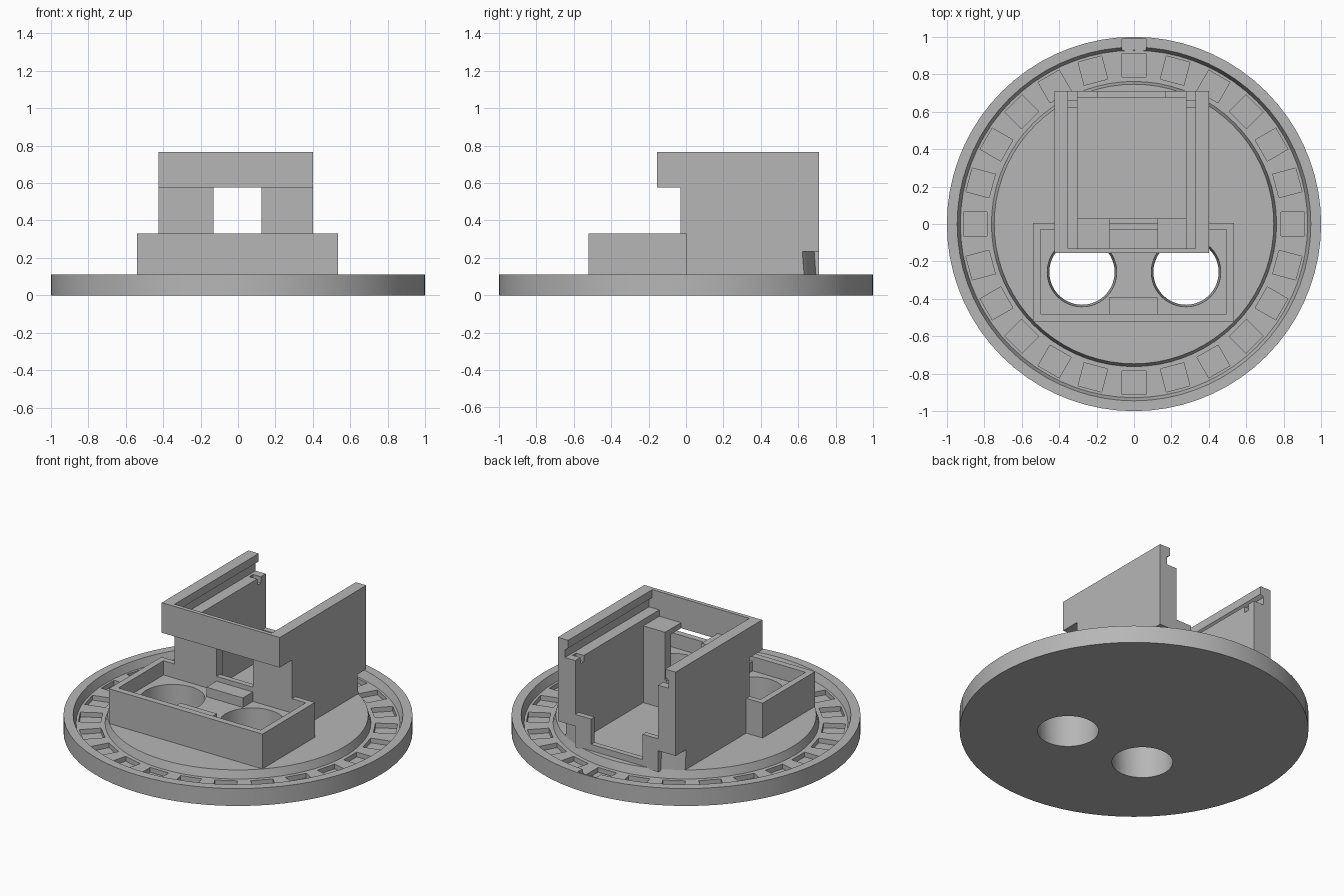
import bpy, bmesh, math
from mathutils import Matrix, Vector

old = bpy.data.objects.get("Cube")
if old:
    bpy.data.objects.remove(old)

# One plain grey plastic
grey = bpy.data.materials.new("grey plastic")
grey.use_nodes = True
COLOUR = (0.47, 0.47, 0.47, 1)
grey.diffuse_color = COLOUR
grey.node_tree.nodes["Principled BSDF"].inputs["Base Color"].default_value = COLOUR


def finish(bm, name):
    bmesh.ops.recalc_face_normals(bm, faces=bm.faces[:])
    mesh = bpy.data.meshes.new(name)
    bm.to_mesh(mesh)
    bm.free()
    mesh.materials.append(grey)
    ob = bpy.data.objects.new(name, mesh)
    bpy.context.collection.objects.link(ob)
    return ob


def add_box(bm, x, y, z, turn=0.0):
    mid = Vector([(a + b) / 2 for a, b in (x, y, z)])
    size = [b - a for a, b in (x, y, z)]
    mat = Matrix.Rotation(turn, 4, "Z") @ Matrix.Translation(mid) @ Matrix.Diagonal(size + [1])
    bmesh.ops.create_cube(bm, size=1, matrix=mat)


def box(name, x, y, z):
    bm = bmesh.new()
    add_box(bm, x, y, z)
    return finish(bm, name)


def prism(name, outline, y0, y1):
    """Extrude an x-z outline along y."""
    bm = bmesh.new()
    face = bm.faces.new([bm.verts.new((x, y0, z)) for x, z in outline])
    out = bmesh.ops.extrude_face_region(bm, geom=[face])
    verts = [v for v in out["geom"] if isinstance(v, bmesh.types.BMVert)]
    bmesh.ops.translate(bm, verts=verts, vec=(0, y1 - y0, 0))
    return finish(bm, name)


def lathe(name, profile, closed=False, steps=72):
    bm = bmesh.new()
    verts = [bm.verts.new((r, 0, z)) for r, z in profile]
    pairs = list(zip(verts, verts[1:]))
    if closed:
        pairs.append((verts[-1], verts[0]))
    edges = [bm.edges.new(p) for p in pairs]
    bmesh.ops.spin(bm, geom=verts + edges, cent=(0, 0, 0), axis=(0, 0, 1),
                   angle=math.tau, steps=steps, use_duplicate=False)
    bmesh.ops.remove_doubles(bm, verts=bm.verts[:], dist=0.0005)
    return finish(bm, name)


def cut(ob, cutter):
    cutter.hide_render = True
    mod = ob.modifiers.new("cut", "BOOLEAN")
    mod.operation = "DIFFERENCE"
    mod.solver = "EXACT"
    mod.object = cutter
    bpy.context.view_layer.objects.active = ob
    bpy.ops.object.modifier_apply(modifier=mod.name)


# Main levels
BASE, SEAT, TRAY_TOP, SHELF, TOP = 0.11, 0.06, 0.33, 0.575, 0.765
LEFT, RIGHT = 0.40, -0.425
WIN = (-0.13, 0.125)

# Cutters: tapered round holes, ring pockets, clearance under the rear corners
bm = bmesh.new()
for side in (-1, 1):
    bmesh.ops.create_cone(bm, cap_ends=True, segments=48, radius1=0.17, radius2=0.193,
                          depth=0.5, matrix=Matrix.Translation((side * 0.278, -0.257, 0.15)))
hole_cutter = finish(bm, "hole_cutter")

bm = bmesh.new()
for i in range(24):
    add_box(bm, (-0.065, 0.065), (0.785, 0.912), (0.03, 0.2), i * math.tau / 24)
pocket_cutter = finish(bm, "pocket_cutter")
notch_cutter = box("notch_cutter", (-0.065, 0.065), (0.9, 0.988), (SEAT + 0.002, 0.2))
corner_cutter = lathe("corner_cutter", [(0.752, 0.05), (1.2, 0.05), (1.2, 0.235), (0.74, 0.235)], True)

# Round base with a sunken ring track
base = lathe("round_base", [(0, 0), (1, 0), (1, BASE), (0.945, BASE), (0.928, SEAT),
                            (0.762, SEAT), (0.747, BASE), (0, BASE)])
for c in (pocket_cutter, notch_cutter, hole_cutter):
    cut(base, c)

# Front tray with raised floor and two clip blocks
tray = box("front_tray", (-0.54, 0.535), (-0.52, 0.005), (BASE, TRAY_TOP))
tray_cutter = box("tray_cutter", (-0.50, 0.495), (-0.48, -0.03), (0.24, 0.5))
cut(tray, tray_cutter)
cut(tray, hole_cutter)
for name, y in (("front_clip_block", (-0.48, -0.39)), ("rear_clip_block", (-0.13, -0.03))):
    block = box(name, WIN, y, (0.24, 0.30))
    cut(block, hole_cutter)

# Housing side walls with lid groove, plus their raised front extension
MID = (LEFT + RIGHT) / 2
for side, word in ((1, "left"), (-1, "right")):
    def at(d):
        return MID + side * d
    rail = [(0.29, 0.65), (0.362, 0.65), (0.362, 0.70), (0.34, 0.715), (0.34, TOP), (0.4125, TOP)]
    for part, low, y0, y1 in (("wall", BASE, -0.03, 0.71), ("overhang_wall", SHELF, -0.155, -0.03)):
        outline = [(at(d), z) for d, z in [(0.4125, low), (0.29, low)] + rail]
        wall = prism(f"{word}_{part}", outline, y0, y1)
        if part == "wall":
            cut(wall, corner_cutter)
            xs = sorted((at(0.28), at(0.345)))
            catch = box(f"{word}_catch_cutter", xs, (0.625, 0.66), (0.61, 0.71))
            cut(wall, catch)
            bpy.data.objects.remove(catch)

    # Column beside the window, shelf above it, low rear lip
    inner, edge = at(0.4125), WIN[1] if side > 0 else WIN[0]
    span = sorted((inner, edge))
    box(f"{word}_window_column", span, (-0.03, 0.03), (BASE, SHELF))
    box(f"{word}_shelf", span, (-0.155, 0.03), (SHELF, 0.61))
    box(f"{word}_rear_lip", sorted((at(0.18), at(0.29))), (0.675, 0.71), (BASE, 0.31))

# Front rim, window sill, floor and rear sill of the housing
box("front_rim", (RIGHT, LEFT), (-0.155, -0.13), (SHELF, TOP))
box("window_sill", WIN, (-0.03, 0.03), (BASE, 0.31))
box("housing_floor", (MID - 0.29, MID + 0.29), (0.03, 0.71), (BASE - 0.01, 0.125))
box("rear_sill", (MID - 0.18, MID + 0.18), (0.675, 0.71), (BASE, 0.15))

for c in (hole_cutter, pocket_cutter, notch_cutter, corner_cutter, tray_cutter):
    bpy.data.objects.remove(c)

# Smooth round surfaces, keep corners crisp
bpy.ops.object.select_all(action="DESELECT")
for ob in (base, tray):
    ob.select_set(True)
bpy.context.view_layer.objects.active = base
bpy.ops.object.shade_smooth_by_angle(angle=math.radians(30))
